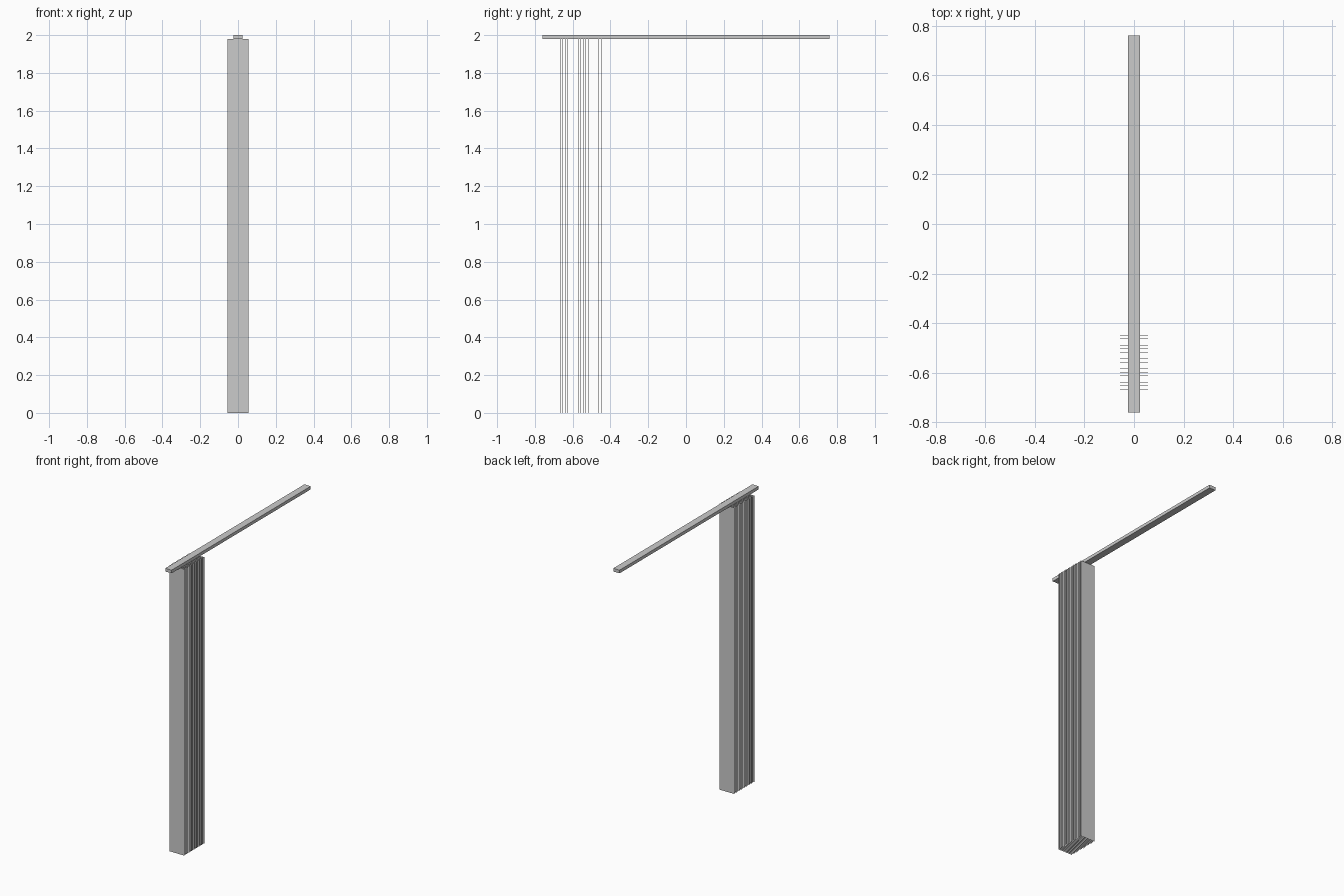
import bpy

if "Cube" in bpy.data.objects:
    bpy.data.objects.remove(bpy.data.objects["Cube"])


def box(name, center, size):
    bpy.ops.mesh.primitive_cube_add(size=1, location=center)
    ob = bpy.context.object
    ob.name = name
    ob.scale = size
    bpy.ops.object.transform_apply(location=False, rotation=False, scale=True)
    return ob


# Headrail running along y
box("headrail", (0, 0, 1.99), (0.048, 1.52, 0.022))

# Thin vertical slats stacked together at the -y end
COUNT, FIRST, LAST = 17, -0.666, -0.449
for i in range(COUNT):
    y = FIRST + (LAST - FIRST) * i / (COUNT - 1)
    box(f"slat_{i + 1:02d}", (0, y, 0.99), (0.112, 0.0015, 1.98))
